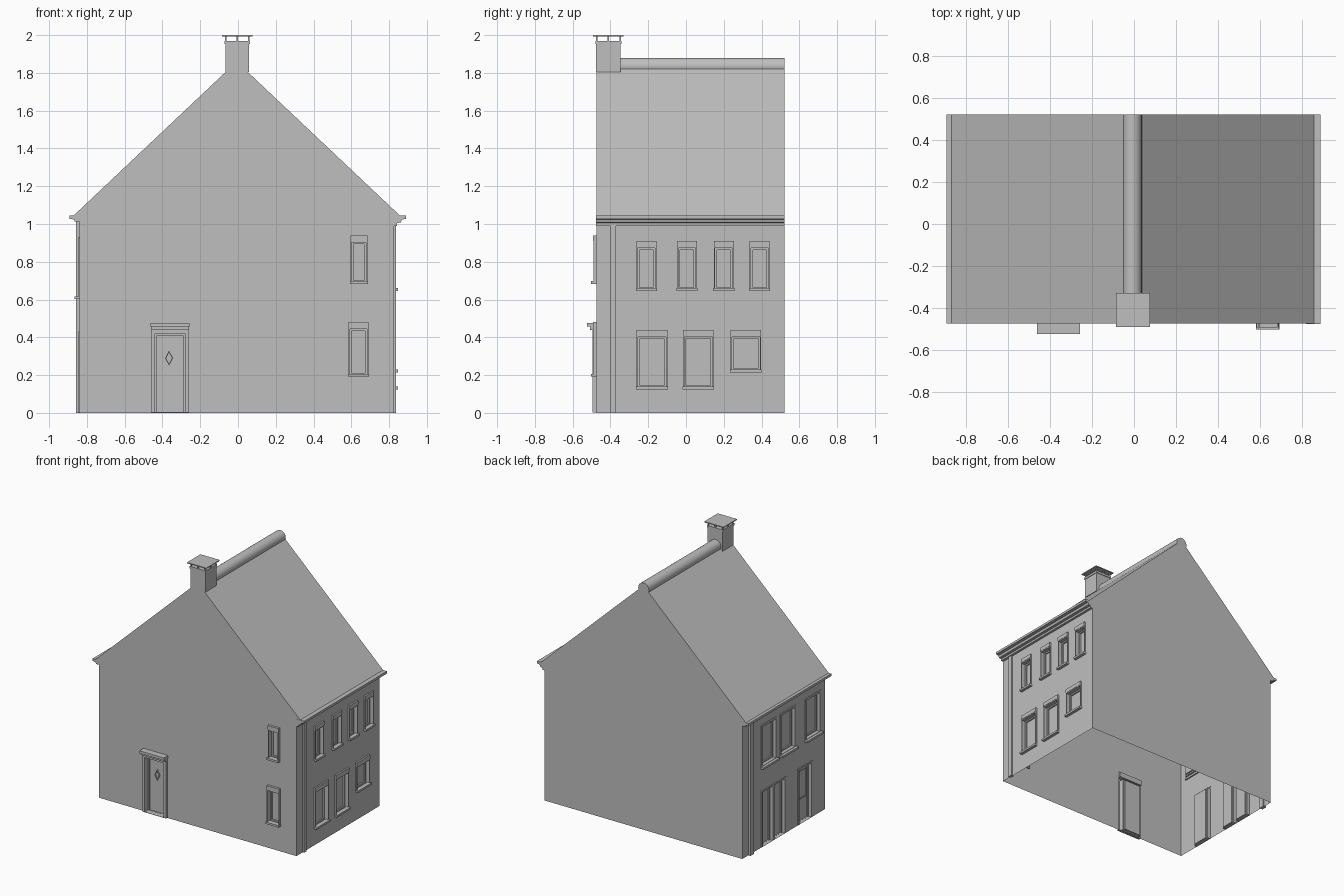
import bpy
import bmesh
from mathutils import Vector

cube = bpy.data.objects.get("Cube")
if cube:
    bpy.data.objects.remove(cube)

grey = bpy.data.materials.new("plain_grey")
grey.use_nodes = True
grey.diffuse_color = (0.52, 0.52, 0.52, 1)
grey.node_tree.nodes["Principled BSDF"].inputs["Base Color"].default_value = (0.52, 0.52, 0.52, 1)

FRONT, BACK, LEFT, RIGHT = -0.475, 0.522, -0.84, 0.825
EAVE, RIDGE_X, RIDGE_Z = 1.045, -0.007, 1.86

# Each wall: a map from (along, up, outward) to space, and its outward direction
WALLS = {
    "front": (lambda u, z, d: Vector((u, FRONT - d, z)), Vector((0, -1, 0))),
    "right": (lambda u, z, d: Vector((RIGHT + d, u, z)), Vector((1, 0, 0))),
    "left": (lambda u, z, d: Vector((LEFT - d, u, z)), Vector((-1, 0, 0))),
}


def finish(name, bm, smooth=False):
    mesh = bpy.data.meshes.new(name)
    bm.to_mesh(mesh)
    bm.free()
    mesh.materials.append(grey)
    ob = bpy.data.objects.new(name, mesh)
    bpy.context.collection.objects.link(ob)
    if smooth:
        bpy.ops.object.select_all(action='DESELECT')
        bpy.context.view_layer.objects.active = ob
        ob.select_set(True)
        bpy.ops.object.shade_smooth_by_angle()
    return ob


def face_out(bm, out):
    """Turn a flat sheet to face the given way."""
    for f in bm.faces:
        f.normal_update()
        if f.normal.dot(out) < 0:
            f.normal_flip()


def sheet(name, pts, out):
    bm = bmesh.new()
    bm.faces.new([bm.verts.new(p) for p in pts])
    face_out(bm, Vector(out))
    return finish(name, bm)


def box(name, lo, hi):
    bm = bmesh.new()
    bmesh.ops.create_cube(bm, size=1)
    for v in bm.verts:
        v.co = Vector([a + (b - a) * (c + 0.5) for a, b, c in zip(lo, hi, v.co)])
    return finish(name, bm)


def wall_box(name, wall, u0, u1, z0, z1, depth, back=-0.01):
    at = WALLS[wall][0]
    a, b = at(u0, z0, back), at(u1, z1, depth)
    return box(name, [min(p) for p in zip(a, b)], [max(p) for p in zip(a, b)])


def extrude_y(name, profile, y0, y1, smooth=False):
    bm = bmesh.new()
    f = bm.faces.new([bm.verts.new((x, y0, z)) for x, z in profile])
    new = bmesh.ops.extrude_face_region(bm, geom=[f])["geom"]
    bmesh.ops.translate(bm, vec=(0, y1 - y0, 0),
                        verts=[g for g in new if isinstance(g, bmesh.types.BMVert)])
    bmesh.ops.recalc_face_normals(bm, faces=bm.faces)
    return finish(name, bm, smooth)


def stepped(name, wall, rings):
    """Bridge successive loops (points, depth) and close the last one."""
    at, out = WALLS[wall]
    bm = bmesh.new()
    loops = [[bm.verts.new(at(u, z, d)) for u, z in pts] for pts, d in rings]
    for a, b in zip(loops, loops[1:]):
        for i in range(4):
            j = (i + 1) % 4
            bm.faces.new((a[i], a[j], b[j], b[i]))
    pane = bm.faces.new(loops[-1])
    bmesh.ops.recalc_face_normals(bm, faces=bm.faces)
    pane.normal_update()
    if pane.normal.dot(out) < 0:
        bmesh.ops.reverse_faces(bm, faces=bm.faces)
    return finish(name, bm)


holes = {w: [] for w in WALLS}


def opening(name, wall, u0, u1, z0, z1, proud=0.01, rim=0.007, sill=0, lintel=0):
    """Framed opening with a recessed sash and pane; optional sill and lintel."""
    holes[wall].append((u0, u1, z0, z1))
    low = 0.1 if z0 < 0.01 else 1

    def rect(i):
        return [(u0 + i, z0 + i * low), (u1 - i, z0 + i * low), (u1 - i, z1 - i), (u0 + i, z1 - i)]
    stepped(name, wall, [(rect(0), 0), (rect(0), proud), (rect(rim), proud), (rect(rim), -0.02),
                         (rect(rim + 0.01), -0.02), (rect(rim + 0.01), -0.03)])
    if sill:
        wall_box(name + "_sill", wall, u0 - 0.003, u1 + 0.003, z0 - 0.003, z0 + 0.012, sill)
    if lintel:
        wall_box(name + "_lintel", wall, u0, u1, z1, z1 + lintel, proud + 0.002)


# Right side windows
for i, u in enumerate((-0.21, 0.005, 0.2, 0.39)):
    opening(f"right_upper_window_{i}", "right", u - 0.053, u + 0.053, 0.648, 0.88, sill=0.022, lintel=0.03)
for i, (u, z) in enumerate(((-0.18, 0.128), (0.065, 0.128), (0.317, 0.218))):
    opening(f"right_lower_window_{i}", "right", u - 0.081, u + 0.081, z, 0.41, sill=0.022, lintel=0.03)

# Front windows
opening("front_lower_window", "front", 0.585, 0.69, 0.195, 0.45, proud=0.016, sill=0.028, lintel=0.03)
opening("front_upper_window", "front", 0.595, 0.685, 0.685, 0.91, proud=0.016, sill=0.028, lintel=0.03)

# Left side windows and doors
for i, (a, b) in enumerate(((0.11, 0.3), (-0.12, 0.07), (-0.42, -0.23))):
    opening(f"left_upper_window_{i}", "left", a, b, 0.605, 0.93, proud=0.005, rim=0.015, sill=0.025)
for i, (a, b) in enumerate(((0.15, 0.295), (0.005, 0.145), (-0.315, -0.145))):
    opening(f"left_door_{i}", "left", a, b, 0.003, 0.43, proud=0.005, rim=0.012)
glass = [(-0.285, 0.17), (-0.175, 0.17), (-0.175, 0.39), (-0.285, 0.39)]
inner = [(-0.277, 0.178), (-0.183, 0.178), (-0.183, 0.382), (-0.277, 0.382)]
stepped("left_door_light", "left", [(glass, -0.03), (glass, -0.022), (inner, -0.022), (inner, -0.028)])

# Front door with head moulding and diamond light
opening("front_door", "front", -0.46, -0.26, 0.003, 0.44, proud=0.02, rim=0.02)
wall_box("front_door_head", "front", -0.46, -0.26, 0.438, 0.46, 0.032)
wall_box("front_door_cap", "front", -0.463, -0.257, 0.457, 0.477, 0.05)


def diamond(s):
    return [(-0.365, 0.29 - 0.04 * s), (-0.365 + 0.021 * s, 0.29),
            (-0.365, 0.29 + 0.04 * s), (-0.365 - 0.021 * s, 0.29)]


stepped("front_door_diamond", "front", [(diamond(1), -0.03), (diamond(1), -0.02),
                                        (diamond(0.75), -0.02), (diamond(0.75), -0.028)])

# Walls as thin sheets divided around their openings
for wall, (at, out) in WALLS.items():
    ends = (LEFT, RIGHT) if wall == "front" else (FRONT, BACK)
    us = sorted({*ends, *(u for h in holes[wall] for u in h[:2])})
    zs = sorted({0, EAVE, *(z for h in holes[wall] for z in h[2:])})
    bm = bmesh.new()
    for a, b in zip(us, us[1:]):
        for c, d in zip(zs, zs[1:]):
            u, z = (a + b) / 2, (c + d) / 2
            if not any(h[0] < u < h[1] and h[2] < z < h[3] for h in holes[wall]):
                bm.faces.new([bm.verts.new(at(*p, 0)) for p in ((a, c), (b, c), (b, d), (a, d))])
    bmesh.ops.remove_doubles(bm, verts=bm.verts, dist=0.0001)
    face_out(bm, out)
    finish(wall + "_wall", bm)
sheet("back_wall", [(LEFT, BACK, 0), (RIGHT, BACK, 0), (RIGHT, BACK, EAVE), (LEFT, BACK, EAVE)], (0, 1, 0))

# Gables and roof slopes
EDGE_L, EDGE_R = -0.87, 0.857
for name, y, way in (("front_gable", FRONT, -1), ("back_gable", BACK, 1)):
    sheet(name, [(EDGE_L, y, EAVE), (EDGE_R, y, EAVE), (RIDGE_X, y, RIDGE_Z)], (0, way, 0))
for name, x, way in (("left_roof", EDGE_L, -1), ("right_roof", EDGE_R, 1)):
    sheet(name, [(x, FRONT, EAVE), (x, BACK, EAVE), (RIDGE_X, BACK, RIDGE_Z), (RIDGE_X, FRONT, RIDGE_Z)],
          (way, 0, 1))

# Rounded ridge
bm = bmesh.new()
bmesh.ops.create_cone(bm, cap_ends=True, segments=24, radius1=0.045, radius2=0.045, depth=BACK - FRONT)
for v in bm.verts:
    x, y, z = v.co
    v.co = (x - 0.008, z + (BACK + FRONT) / 2, 1.835 + y)
bmesh.ops.recalc_face_normals(bm, faces=bm.faces)
finish("roof_ridge", bm, smooth=True)

# Moulded eaves
extrude_y("right_cornice", [(0.82, 0.99), (0.843, 0.99), (0.843, 1.005), (0.862, 1.008), (0.868, 1.024),
                            (0.89, 1.027), (0.89, EAVE), (0.82, EAVE)], FRONT - 0.002, BACK)
extrude_y("left_cornice", [(-0.83, 1.012), (-0.865, 1.012), (-0.867, 1.024), (-0.893, 1.027),
                           (-0.893, EAVE), (-0.83, EAVE)], FRONT, BACK)

# Downpipes
wall_box("right_downpipe", "right", -0.40, -0.37, 0, 0.995, 0.012)
wall_box("left_downpipe", "left", 0.41, 0.45, 0, 1.015, 0.018)

# Chimney with collar, posts and cap
CX, CY = -0.004, -0.411
box("chimney", (CX - 0.063, CY - 0.065, 1.805), (CX + 0.063, CY + 0.065, 1.965))
box("chimney_collar", (CX - 0.067, CY - 0.069, 1.953), (CX + 0.067, CY + 0.069, 1.97))
for i in (-1, 0, 1):
    for j in (-1, 0, 1):
        if i or j:
            x, y = CX + i * 0.06, CY + j * 0.062
            box("chimney_post", (x - 0.004, y - 0.004, 1.968), (x + 0.004, y + 0.004, 1.994))
box("chimney_cap", (CX - 0.081, CY - 0.081, 1.993), (CX + 0.081, CY + 0.081, 2.0))
